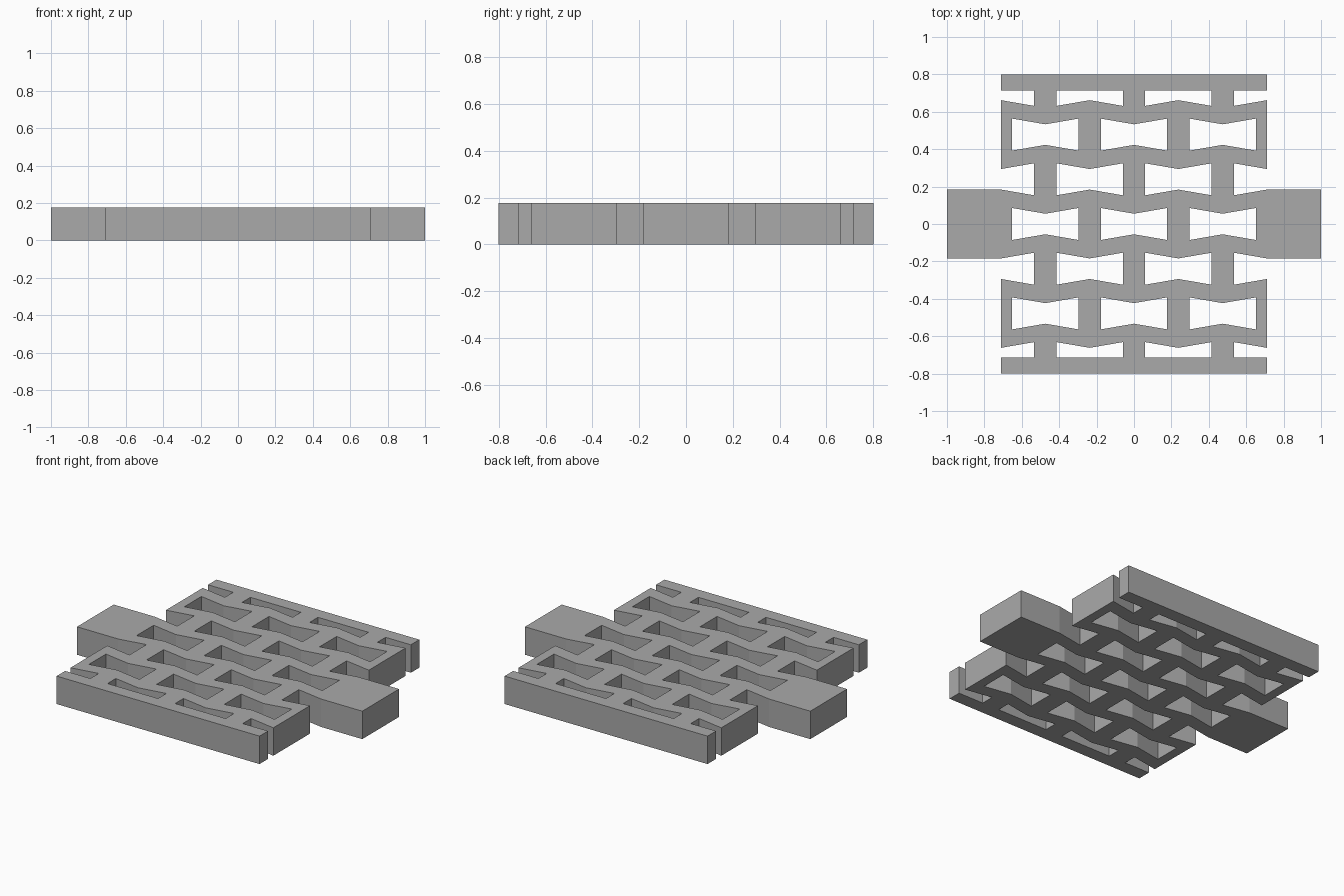
import bpy
import bmesh

cube = bpy.data.objects.get("Cube")
if cube:
    bpy.data.objects.remove(cube, do_unlink=True)

HEIGHT = 0.177
PX, PY = 0.237, 0.239          # half column pitch, row pitch
W, SIDE, PINCH = 0.177, 0.0855, 0.055   # bow-tie half width, half heights at side and waist
EDGE = 3 * PX
BAR_IN, BAR_OUT = 0.715, 0.8

grey = bpy.data.materials.new("mid grey")
grey.use_nodes = True
colour = (0.4, 0.4, 0.4, 1)
grey.diffuse_color = colour
grey.node_tree.nodes["Principled BSDF"].inputs["Base Color"].default_value = colour


def bow_tie(cx, cy):
    """Six-sided re-entrant hole."""
    return [(cx - W, cy - SIDE), (cx, cy - PINCH), (cx + W, cy - SIDE),
            (cx + W, cy + SIDE), (cx, cy + PINCH), (cx - W, cy + SIDE)]


def half_tie(cx, s):
    """Hole between the outermost wavy strip and a straight bar (s = +1 or -1)."""
    y = 3 * PY
    return [(cx - W, s * (y - SIDE)), (cx, s * (y - PINCH)), (cx + W, s * (y - SIDE)),
            (cx + W, s * BAR_IN), (cx - W, s * BAR_IN)]


# Outer outline: one quadrant with grip tab, open side notches and end bar
notch = EDGE - W
quarter = [(1, PY - PINCH), (EDGE, PY - PINCH), (notch, PY - SIDE), (notch, PY + SIDE),
           (EDGE, PY + PINCH), (EDGE, 3 * PY - PINCH), (notch, 3 * PY - SIDE),
           (notch, BAR_IN), (EDGE, BAR_IN), (EDGE, BAR_OUT)]
right = [(x, -y) for x, y in reversed(quarter)] + quarter
loops = [right + [(-x, y) for x, y in reversed(right)]]

# Staggered rows of holes
for row in range(-2, 3):
    columns = (-1, 1) if row % 2 else (-2, 0, 2)
    loops += [bow_tie(c * PX, row * PY) for c in columns]
loops += [half_tie(c * PX, s) for c in (-1, 1) for s in (-1, 1)]

# Fill the outline around the holes and extrude it to a slab
bm = bmesh.new()
for loop in loops:
    verts = [bm.verts.new((x, y, 0)) for x, y in loop]
    for a, b in zip(verts, verts[1:] + verts[:1]):
        bm.edges.new((a, b))
bmesh.ops.triangle_fill(bm, edges=bm.edges[:], use_beauty=True, normal=(0, 0, 1))
top = bmesh.ops.extrude_face_region(bm, geom=bm.faces[:], use_keep_orig=True)["geom"]
bmesh.ops.translate(bm, vec=(0, 0, HEIGHT),
                    verts=[g for g in top if isinstance(g, bmesh.types.BMVert)])
bmesh.ops.recalc_face_normals(bm, faces=bm.faces[:])

mesh = bpy.data.meshes.new("lattice_panel")
bm.to_mesh(mesh)
bm.free()
mesh.materials.append(grey)
panel = bpy.data.objects.new("lattice_panel", mesh)
bpy.context.collection.objects.link(panel)
